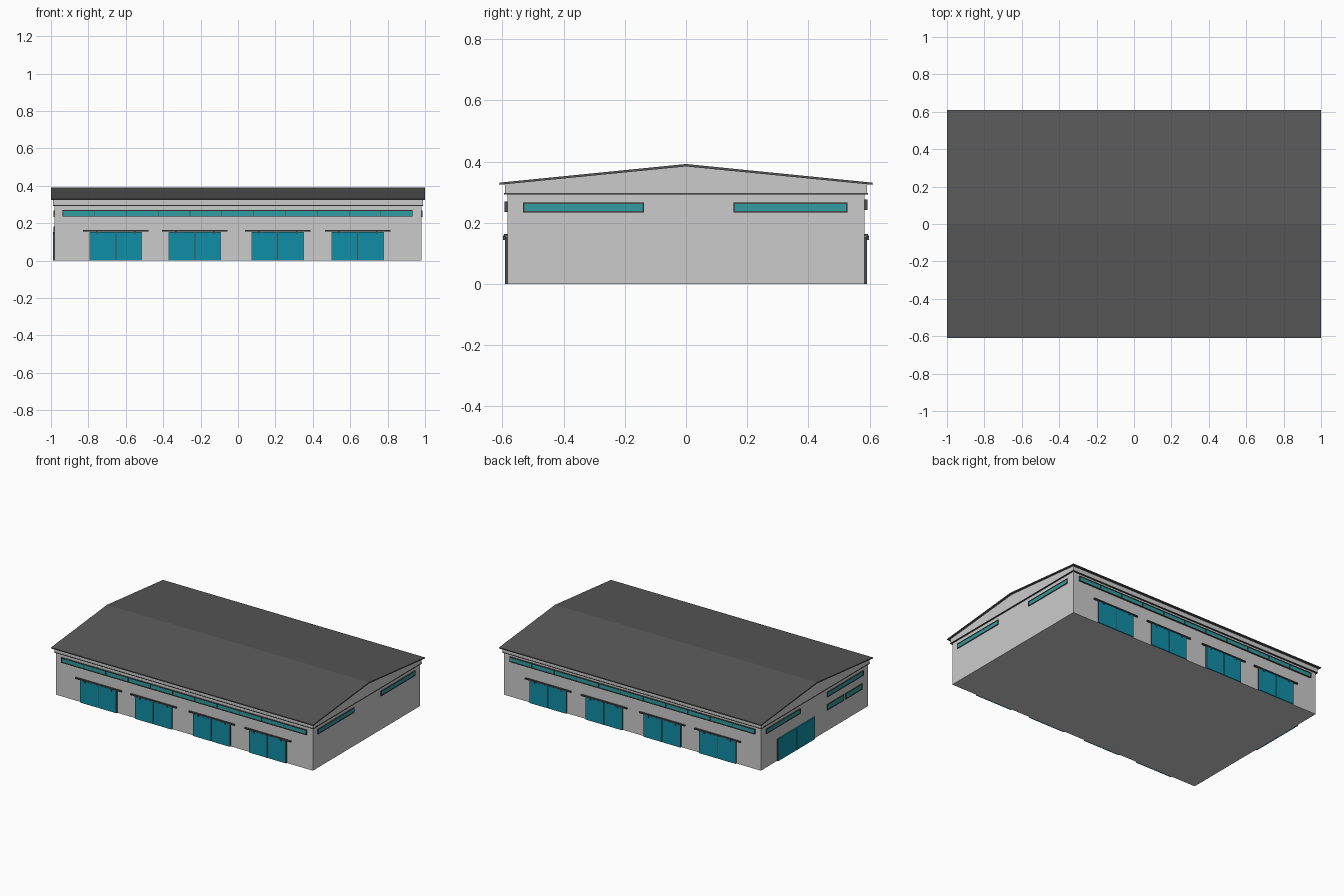
import bpy, bmesh
from mathutils import Vector

if "Cube" in bpy.data.objects:
    bpy.data.objects.remove(bpy.data.objects["Cube"])

WX, WY = 0.98, 0.583      # wall half sizes
BAND = 0.295              # height where the upper cladding starts


def material(name, rgb):
    m = bpy.data.materials.new(name)
    m.diffuse_color = (*rgb, 1)
    m.use_nodes = True
    m.node_tree.nodes["Principled BSDF"].inputs["Base Color"].default_value = m.diffuse_color
    return m


DARK = material("dark_metal", (0.07, 0.07, 0.07))
ROOF = material("roof_grey", (0.1, 0.1, 0.1))
TEAL = material("door_teal", (0.005, 0.27, 0.38))
GLASS = material("glass_teal", (0.03, 0.34, 0.36))


def finish(name, bm, mat):
    bmesh.ops.recalc_face_normals(bm, faces=bm.faces[:])
    me = bpy.data.meshes.new(name)
    bm.to_mesh(me)
    bm.free()
    if mat:
        me.materials.append(mat)
    bpy.context.collection.objects.link(bpy.data.objects.new(name, me))


def boxes(name, pairs, mat=None):
    """One object made of boxes, each given by two opposite corners."""
    bm = bmesh.new()
    for a, b in pairs:
        a, b = Vector(a), Vector(b)
        size, mid = b - a, (a + b) / 2
        for v in bmesh.ops.create_cube(bm, size=1)["verts"]:
            v.co = Vector([v.co[i] * abs(size[i]) + mid[i] for i in range(3)])
    finish(name, bm, mat)


def extrude_x(name, profile, half, mat=None):
    """Extrude a (y, z) profile along x."""
    bm = bmesh.new()
    f = bm.faces.new([bm.verts.new((-half, y, z)) for y, z in profile])
    r = bmesh.ops.extrude_face_region(bm, geom=[f])
    vs = [g for g in r["geom"] if isinstance(g, bmesh.types.BMVert)]
    bmesh.ops.translate(bm, verts=vs, vec=(2 * half, 0, 0))
    finish(name, bm, mat)


def on_wall(side, u, z, d):
    """Point at u along a wall, height z, distance d out from it."""
    return {"front": (u, -WY - d, z), "back": (u, WY + d, z),
            "left": (-WX - d, u, z), "right": (WX + d, u, z)}[side]


def wall_boxes(name, side, rects, mat):
    """Boxes on a wall: (u0, u1, z0, z1, depth from, depth to)."""
    boxes(name, [(on_wall(side, a, c, e), on_wall(side, b, d, f))
                 for a, b, c, d, e, f in rects], mat)


def window(name, side, u0, u1, z0, z1, panes=1, depth=0.006, t=0.005):
    frame = [(u0, u1, z0, z0 + t, 0, depth), (u0, u1, z1 - t, z1, 0, depth),
             (u0, u0 + t, z0 + t, z1 - t, 0, depth), (u1 - t, u1, z0 + t, z1 - t, 0, depth)]
    for i in range(1, panes):
        u = u0 + (u1 - u0) * i / panes
        frame.append((u - 0.0015, u + 0.0015, z0 + t, z1 - t, 0, depth))
    wall_boxes(name + "_frame", side, frame, DARK)
    wall_boxes(name + "_glass", side,
               [(u0 + t, u1 - t, z0 + t, z1 - t, 0, depth * 0.6)], GLASS)


def door(name, side, c, half, h):
    g = 0.0025
    wall_boxes(name + "_panels", side, [(c - half, c - g, 0, h, 0, 0.009),
                                        (c + g, c + half, 0, h, 0, 0.009)], TEAL)
    # dark gap between panels and thin edge strips
    wall_boxes(name + "_edges", side, [(c - g, c + g, 0, h, 0, 0.006),
                                       (c - half - 0.003, c - half, 0, h, 0, 0.007),
                                       (c + half, c + half + 0.003, 0, h, 0, 0.007)], DARK)


# Walls, upper cladding, trim line and roof
boxes("walls", [((-WX, -WY, 0), (WX, WY, BAND))])
extrude_x("upper_cladding", [(-0.592, BAND), (0.592, BAND), (0.592, 0.326),
                             (0, 0.384), (-0.592, 0.326)], 0.988)
boxes("cladding_trim", [((-0.99, -0.594, BAND - 0.002), (0.99, 0.594, BAND + 0.002))], DARK)
extrude_x("roof", [(-0.61, 0.324), (0, 0.384), (0.61, 0.324),
                   (0.61, 0.331), (0, 0.392), (-0.61, 0.331)], 1.0, ROOF)

# Long walls: strip window and four sliding doors with rail and hangers
for side, z0 in (("front", 0.236), ("back", 0.242)):
    window(side + "_strip_window", side, -0.937, 0.934, z0, z0 + 0.034, 11, 0.01, 0.004)
    for n, c in enumerate((-0.653, -0.231, 0.212, 0.64), 1):
        name = f"{side}_door_{n}"
        door(name, side, c, 0.138, 0.153)
        wall_boxes(name + "_rail", side, [(c - 0.175, c + 0.175, 0.155, 0.163, 0, 0.012)], DARK)
        wall_boxes(name + "_hangers", side,
                   [(c + s * 0.102 - 0.004, c + s * 0.102 + 0.004, 0.143, 0.158, 0.006, 0.014)
                    for s in (-1, 1)], DARK)

# Short walls: high windows on both
for side in ("left", "right"):
    window(side + "_window_front", side, -0.532, -0.137, 0.233, 0.267)
    window(side + "_window_back", side, 0.155, 0.528, 0.233, 0.267)

# Left wall: wide door and two low windows
door("left_door", "left", 0.205, 0.197, 0.152)
window("left_low_window_1", "left", -0.315, -0.135, 0.142, 0.182)
window("left_low_window_2", "left", -0.515, -0.335, 0.142, 0.182)
